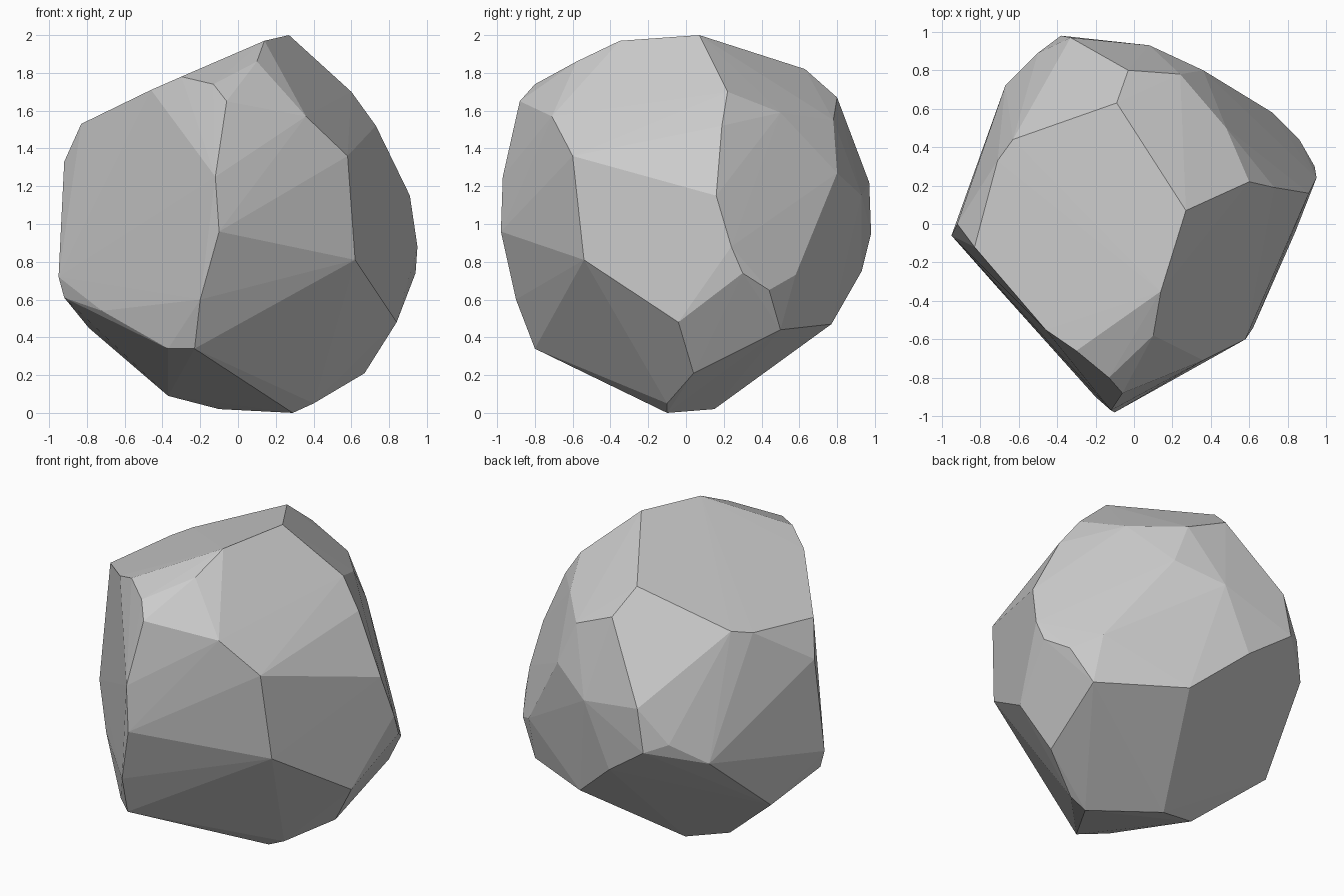
import bpy, bmesh

# main corners of the boulder, ring by ring from the crown to the foot
crown = [(.27, .07, 2.0), (.14, -.35, 1.97), (.1, -.58, 1.86), (-.3, -.66, 1.78),
         (-.13, -.8, 1.74), (-.09, .63, 1.82), (.6, .22, 1.7), (-.46, -.55, 1.71)]
shoulder = [(-.06, -.88, 1.65), (.36, -.71, 1.57), (.58, -.6, 1.36),
            (.73, .19, 1.52), (.48, .5, 1.59), (.24, .78, 1.55), (-.03, .8, 1.67),
            (-.63, .44, 1.6), (-.71, .33, 1.57), (-.83, -.12, 1.53)]
waist = [(-.12, -.97, 1.25), (-.1, -.98, .96), (.62, -.54, .81), (.91, .16, 1.15), (.95, .24, .88),
         (.94, .3, .74), (.72, .58, .73), (.36, .8, 1.27), (.08, .93, 1.15), (-.33, .97, 1.22),
         (-.38, .98, .95), (-.5, .89, 1.0), (-.67, .72, .86), (-.92, 0, 1.33), (-.95, -.06, .72)]
foot = [(.84, -.04, .48), (.86, .44, .65), (.73, .5, .44), (.22, .77, .47), (-.1, .93, .75),
        (-.79, .26, .45), (-.92, -.06, .61), (-.72, -.32, .54), (-.37, -.67, .34),
        (-.23, -.8, .34), (-.2, -.9, .6), (0, -.46, .18),
        (.67, .04, .21), (.4, -.1, .05), (.29, -.1, 0), (-.1, .15, .02), (-.37, .08, .09)]

# wrap the corners in a faceted skin
bm = bmesh.new()
for p in crown + shoulder + waist + foot:
    bm.verts.new(p)
bmesh.ops.convex_hull(bm, input=bm.verts[:])
loose = [v for v in bm.verts if not v.link_faces]
bmesh.ops.delete(bm, geom=loose, context='VERTS')
bmesh.ops.recalc_face_normals(bm, faces=bm.faces[:])

# flat-shaded boulder
mesh = bpy.data.meshes.new("boulder")
bm.to_mesh(mesh)
bm.free()
boulder = bpy.data.objects.new("boulder", mesh)
bpy.context.collection.objects.link(boulder)
